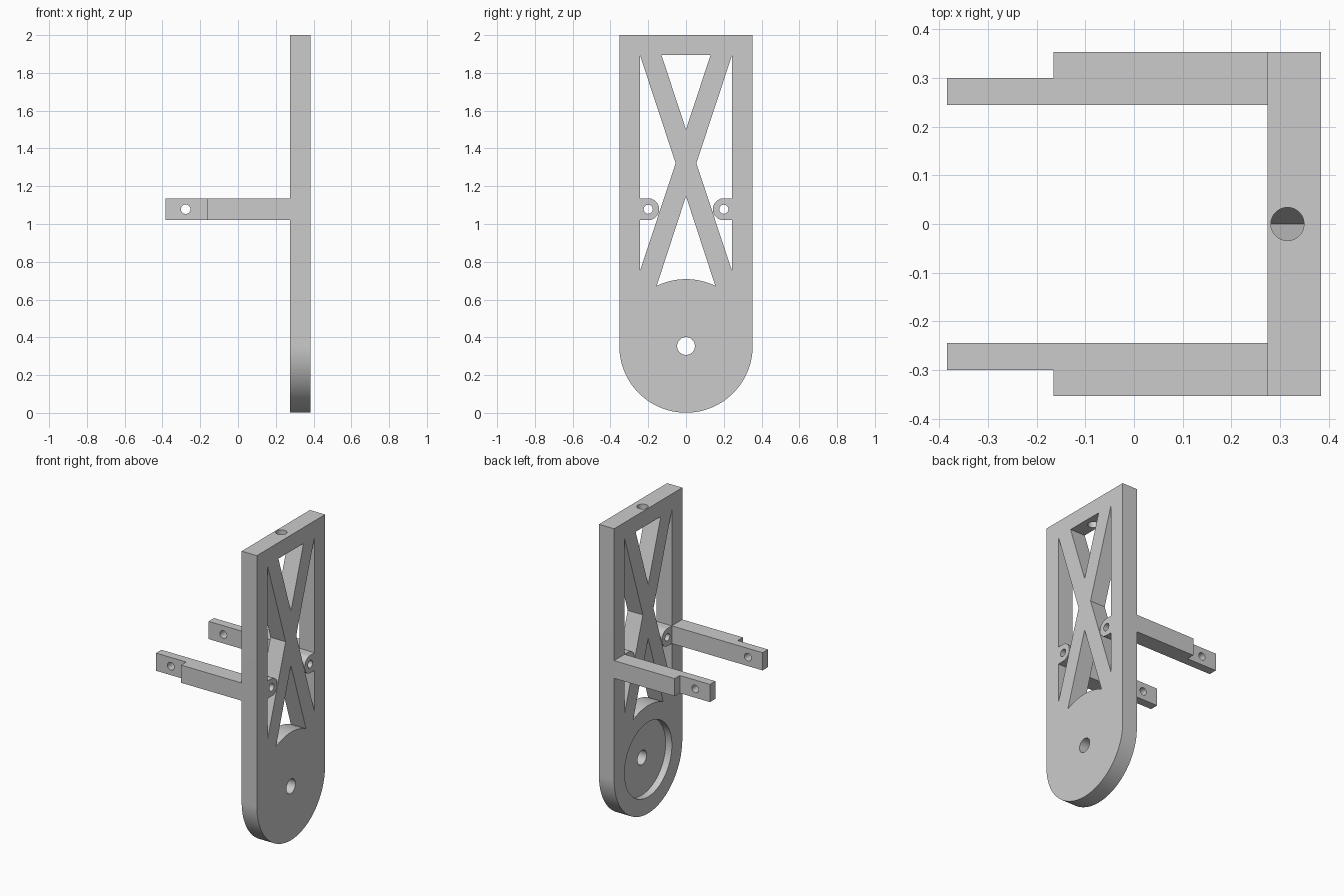
import bpy
import bmesh
from math import cos, sin, pi, asin, radians

default_cube = bpy.data.objects.get("Cube")
if default_cube:
    bpy.data.objects.remove(default_cube, do_unlink=True)

grey = bpy.data.materials.new("plain grey")
grey.use_nodes = True
grey.diffuse_color = (0.6, 0.6, 0.6, 1)
grey.node_tree.nodes["Principled BSDF"].inputs["Base Color"].default_value = (0.6, 0.6, 0.6, 1)

# Main dimensions
BACK, FACE = 0.274, 0.384      # plate thickness along x
HALF = 0.353                   # half width, also the round end's radius
INNER = 0.244                  # inner edge of the side rails
PIVOT = 0.354                  # height of the pivot hole
TAB_Z, TAB_R = 1.078, 0.058    # tabs and arms share this height


def arc(cu, cv, r, start, end, steps):
    return [(cu + r * cos(start + (end - start) * i / steps),
             cv + r * sin(start + (end - start) * i / steps)) for i in range(steps + 1)]


def circle(cu, cv, r, steps=48):
    return arc(cu, cv, r, 0, 2 * pi, steps)[:-1]


def prism(name, outline, axis, lo, hi):
    """Extrude a 2D outline along the x, y or z axis."""
    place = {"x": lambda u, v, t: (t, u, v),
             "y": lambda u, v, t: (u, t, v),
             "z": lambda u, v, t: (u, v, t)}[axis]
    bm = bmesh.new()
    rings = [[bm.verts.new(place(u, v, t)) for u, v in outline] for t in (lo, hi)]
    for ring in rings:
        bm.faces.new(ring)
    n = len(outline)
    for i in range(n):
        j = (i + 1) % n
        bm.faces.new((rings[0][i], rings[0][j], rings[1][j], rings[1][i]))
    bmesh.ops.recalc_face_normals(bm, faces=bm.faces)
    mesh = bpy.data.meshes.new(name)
    bm.to_mesh(mesh)
    bm.free()
    mesh.materials.append(grey)
    obj = bpy.data.objects.new(name, mesh)
    bpy.context.collection.objects.link(obj)
    return obj


def activate(obj):
    bpy.ops.object.select_all(action="DESELECT")
    obj.select_set(True)
    bpy.context.view_layer.objects.active = obj


def cut(obj, outline, axis, lo, hi):
    """Subtract an extruded outline from an object."""
    cutter = prism("cutter", outline, axis, lo, hi)
    cutter.hide_render = True
    mod = obj.modifiers.new("cut", "BOOLEAN")
    mod.operation = "DIFFERENCE"
    mod.solver = "EXACT"
    mod.object = cutter
    activate(obj)
    bpy.ops.object.modifier_apply(modifier=mod.name)
    bpy.data.objects.remove(cutter, do_unlink=True)


def finish(obj):
    activate(obj)
    bpy.ops.object.shade_smooth_by_angle(angle=radians(30))


# Plate with a round lower end
plate = prism("plate", [(HALF, 2), (-HALF, 2)] + arc(0, PIVOT, HALF, pi, 2 * pi, 64),
              "x", BACK, FACE)
through = ("x", BACK - 0.1, FACE + 0.1)

# Windows that leave the X brace; the lower one has an arched sill
cut(plate, [(-0.13, 1.895), (0, 1.5), (0.13, 1.895)], *through)
for s in (-1, 1):
    cut(plate, [(s * INNER, 1.895), (s * INNER, 0.75), (s * 0.055, 1.322)], *through)
spread = asin(0.155 / HALF)
sill = arc(0, PIVOT, HALF + 0.001, pi / 2 - spread, pi / 2 + spread, 20)
cut(plate, sill + [(0, 1.147)], *through)

# Round recess on the back, pivot hole and hole down through the top bar
cut(plate, circle(0, PIVOT, 0.245, 64), "x", BACK - 0.1, BACK + 0.045)
cut(plate, circle(0, PIVOT, 0.047), *through)
cut(plate, circle(0.315, 0, 0.034), "z", 1.8, 2.1)
finish(plate)

for side, s in (("left", 1), ("right", -1)):
    # Rounded tab with a hole, inside the side window
    nose = arc(0.2, TAB_Z, TAB_R, pi / 2, 3 * pi / 2, 24)
    profile = [(INNER, TAB_Z + TAB_R)] + nose + [(INNER, TAB_Z - TAB_R)]
    tab = prism(side + "_tab", [(s * u, v) for u, v in profile], "x", BACK, FACE)
    cut(tab, circle(s * 0.2, TAB_Z, 0.024, 32), *through)
    finish(tab)

    # Arm with a thinner, drilled tip
    steps = [(BACK, INNER), (BACK, HALF), (-0.165, HALF), (-0.165, 0.3),
             (-FACE, 0.3), (-FACE, INNER)]
    arm = prism(side + "_arm", [(u, s * v) for u, v in steps], "z",
                TAB_Z - TAB_R, TAB_Z + TAB_R)
    cut(arm, circle(-0.277, TAB_Z, 0.025, 32), "y", min(0, s * 0.5), max(0, s * 0.5))
    finish(arm)
